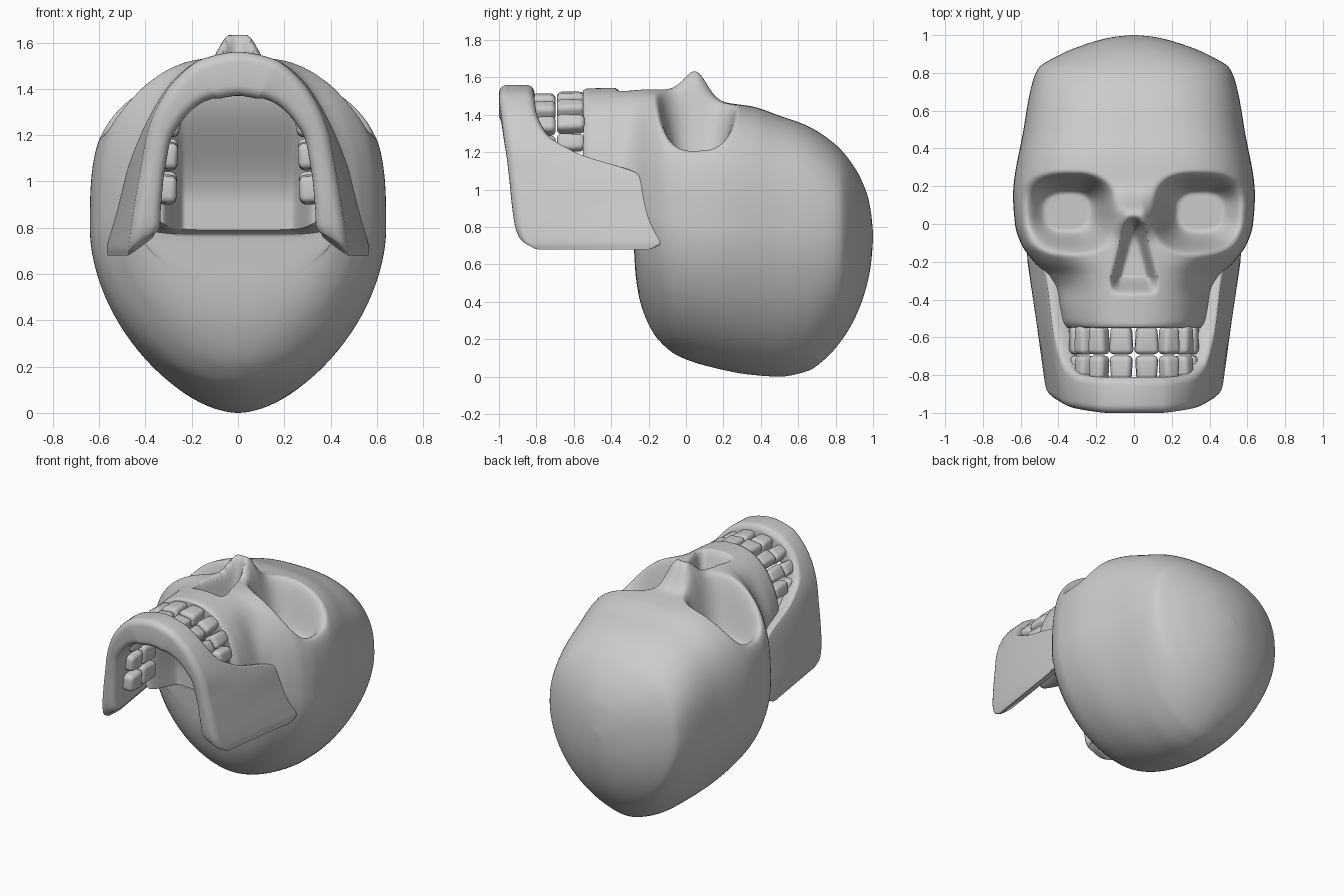
import bpy, bmesh, math
from mathutils import Vector, Matrix

if "Cube" in bpy.data.objects:
    bpy.data.objects.remove(bpy.data.objects["Cube"])


def smooth(a, b, t):
    t = min(1, max(0, (t - a) / (b - a)))
    return t * t * (3 - 2 * t)


def curve(*pts):
    """Monotone cubic interpolation through (t, value) points."""
    ts, vs = zip(*pts)
    d = [(vs[i + 1] - vs[i]) / (ts[i + 1] - ts[i]) for i in range(len(ts) - 1)]
    m = [d[0]] + [0 if a * b <= 0 else 2 * a * b / (a + b) for a, b in zip(d, d[1:])] + [d[-1]]

    def f(t):
        t = min(ts[-1], max(ts[0], t))
        i = 0
        while i < len(d) - 1 and t > ts[i + 1]:
            i += 1
        h = ts[i + 1] - ts[i]
        u = (t - ts[i]) / h
        return ((1 + 2 * u) * (1 - u) ** 2 * vs[i] + u * (1 - u) ** 2 * h * m[i]
                + u * u * (3 - 2 * u) * vs[i + 1] + u * u * (u - 1) * h * m[i + 1])
    return f


def loft(name, rings):
    """Skin a list of closed rings and cap both ends."""
    bm = bmesh.new()
    vr = [[bm.verts.new(p) for p in r] for r in rings]
    n = len(rings[0])
    for a, b in zip(vr, vr[1:]):
        for i in range(n):
            bm.faces.new((a[i], a[(i + 1) % n], b[(i + 1) % n], b[i]))
    bm.faces.new(vr[0])
    bm.faces.new(vr[-1])
    return finish(name, bm)


def finish(name, bm, angle=60):
    bmesh.ops.recalc_face_normals(bm, faces=bm.faces)
    me = bpy.data.meshes.new(name)
    bm.to_mesh(me)
    bm.free()
    ob = bpy.data.objects.new(name, me)
    bpy.context.collection.objects.link(ob)
    bpy.ops.object.select_all(action='DESELECT')
    ob.select_set(True)
    bpy.context.view_layer.objects.active = ob
    bpy.ops.object.shade_smooth_by_angle(angle=math.radians(angle))
    return ob


# Skull outline along y: half width, back, front, widest height, roundness
width = curve((-.55, .365), (-.52, .385), (-.45, .40), (-.35, .42), (-.27, .46), (-.2, .53),
              (-.1, .60), (0, .63), (.15, .64), (.5, .585), (.7, .55), (.82, .51),
              (.9, .385), (.96, .23), (.99, .11), (1, .02))
back = curve((-.55, .79), (-.285, .77), (-.278, .68), (-.27, .55), (-.25, .42), (-.2, .28),
             (-.15, .2), (-.05, .115), (.1, .06), (.35, .01), (.5, 0), (.65, .03), (.75, .1),
             (.85, .22), (.92, .35), (.97, .5), (.99, .61), (1, .73))
front = curve((-.55, 1.53), (-.53, 1.54), (-.3, 1.545), (-.15, 1.535), (0, 1.49), (.15, 1.47), (.35, 1.445),
              (.5, 1.395), (.65, 1.34), (.8, 1.24), (.9, 1.12), (.97, .97), (.99, .87), (1, .77))
middle = curve((-.55, .98), (-.3, .95), (-.2, .87), (0, .8), (.8, .78), (1, .75))
p_front = curve((-.55, 2.3), (-.3, 2.3), (-.1, 2.9), (.1, 3.1), (.5, 2.9), (1, 2.2))
p_back = curve((-.55, 5), (-.285, 5), (-.27, 2.2), (-.15, 1.85), (.6, 1.8), (1, 2))


def sculpt(x, y, z):
    """Eye sockets, nose, nasal opening and palate."""
    ax = abs(x)
    if z > .95 and y < .5:
        # nose bridge and rim of the nasal opening
        hw = .035 + .085 * min(1, max(0, (.03 - y) / .33))
        dx = max(0, ax - hw)
        fall = .085 if y > .05 else .1
        z += .15 * math.exp(-(dx / .07) ** 2) * math.exp(-((y - .05) / fall) ** 2)
        # nasal opening
        inside = smooth(hw + .012, hw - .05, ax) * smooth(.045, -.03, y) * smooth(-.38, -.27, y)
        z -= .2 * inside
        # eye sockets
        ex = (ax - .345) / (.24 if ax < .345 else .27)
        ey = (y - .07) / (.2 if y > .07 else .225)
        e = (abs(ex) ** 2.7 + abs(ey) ** 2.7) ** (1 / 2.7)
        z += (min(z, 1.11) - z) * smooth(1.07, .45, e)
        # hollow beside the upper jaw, under the cheek
        z -= .05 * math.exp(-((ax - .38) / .09) ** 2 - ((y + .33) / .09) ** 2)
    if y < -.285:
        # palate: side walls, floor rising toward the front teeth
        f = 1 - smooth(.33, .23, ax) * (1 - smooth(.9, 1.42, z))
        y = -.285 + (y + .285) * (.2 + .8 * f)
    return x, y, z


N = 300


def skull_ring(y, s=1):
    w, zb, zf, zm, pf, pb = (f(y) for f in (width, back, front, middle, p_front, p_back))
    pts = []
    for i in range(N):
        a = 2 * math.pi * i / N
        c, sn = math.cos(a), math.sin(a)
        p = pf if sn > 0 else pb
        r = s / (abs(c) ** p + abs(sn) ** p) ** (1 / p)
        pts.append(sculpt(w * r * c, y, zm + r * sn * ((zf - zm) if sn > 0 else (zm - zb))))
    return pts


# Cranium with face
ys = [-.55 + .0115 * i for i in range(84)] + [-.2849 + .002 * i for i in range(10)]
ys += [.43 + .025 * i for i in range(16)]
ys += [.82 + .18 * math.sin(math.pi / 2 * i / 20) for i in range(21)]
rings = [skull_ring(-.55, .02 + .97 * i / 40) for i in range(41)] + [skull_ring(y) for y in sorted(ys)]
loft("cranium", rings)

# Lower jaw: stations from chin to rear (x low, x top, z, y low, y top, thickness)
stations = [(0, 0, 1.56, -1, -.81, .19),
            (.15, .15, 1.53, -1, -.81, .185),
            (.265, .28, 1.44, -.99, -.80, .15),
            (.35, .37, 1.31, -.975, -.74, .12),
            (.39, .425, 1.2, -.96, -.57, .105),
            (.415, .475, 1.07, -.945, -.22, .105),
            (.44, .515, .92, -.93, -.165, .115),
            (.46, .555, .78, -.91, -.11, .13),
            (.467, .572, .71, -.88, -.115, .125),
            (.47, .57, .68, -.83, -.16, .11)]
# mirrored station -1 keeps the chin smooth
cols = [curve((-1, stations[1][k] * (-1 if k < 2 else 1)), *[(i, s[k]) for i, s in enumerate(stations)])
        for k in range(6)]


def jaw_ring(s):
    t, sg = abs(s), (1 if s >= 0 else -1)
    xb, xt, z, yb, yt, th = (c(t) for c in cols)

    def mid(q):
        return Vector(((cols[0](q) + cols[1](q)) / 2, cols[2](q)))
    tan = (mid(min(t + .25, 9)) - mid(t - .25)).normalized()
    # inward normal, tilted up toward the rear so the end is cut at a slant
    n = Vector((tan.y * sg, -tan.x + .75 * smooth(5.5, 8.5, t)))
    ra, rv = min(.045 / th, .49), .045 / (yt - yb)
    pts = []
    for k in range(4):
        ca = ra if k in (1, 2) else 1 - ra
        cv = rv if k in (2, 3) else 1 - rv
        # corner order: inner top, outer top, outer low, inner low
        for j in range(6):
            a = math.pi / 2 * (k + j / 5)
            off = n * (th * (ca + ra * math.cos(a)))
            v = cv + rv * math.sin(a)
            pts.append((sg * (xb + (xt - xb) * v) + off.x, yb + (yt - yb) * v, z + off.y))
    return pts


loft("lower_jaw", [jaw_ring(9 * i / 90) for i in range(-90, 91)])


# Teeth: rounded tapered blocks along the arch (x, z, width)
arch = [(.067, 1.475, .128), (.185, 1.43, .105), (.262, 1.35, .1),
        (.295, 1.25, .1), (.305, 1.12, .135), (.31, .975, .14)]


def tooth(name, x, z, w, y0, y1, ang, tip):
    bm = bmesh.new()
    bmesh.ops.create_cube(bm, size=1)
    bmesh.ops.scale(bm, vec=(w, y1 - y0, .09), verts=bm.verts)
    for v in bm.verts:
        if v.co.y * tip > 0:
            v.co.x *= .85
    bmesh.ops.bevel(bm, geom=bm.edges[:], offset=.028, segments=5, profile=.5, affect='EDGES')
    bmesh.ops.transform(bm, verts=bm.verts, matrix=Matrix.Translation((x, (y0 + y1) / 2, z))
                        @ Matrix.Rotation(ang, 4, 'Y'))
    finish(name, bm)


for side, sg in (("right", 1), ("left", -1)):
    for i, (x, z, w) in enumerate(arch):
        a, b = arch[max(i - 1, 0)], arch[min(i + 1, 5)]
        ang = math.atan2(a[1] - b[1], b[0] - a[0]) if i else .12
        tooth(f"upper_tooth_{side}_{i + 1}", sg * x, z, w, -.69, -.54, sg * ang, 1)
        tooth(f"lower_tooth_{side}_{i + 1}", sg * x, z - .01, w * .95, -.83, -.697, sg * ang, -1)
